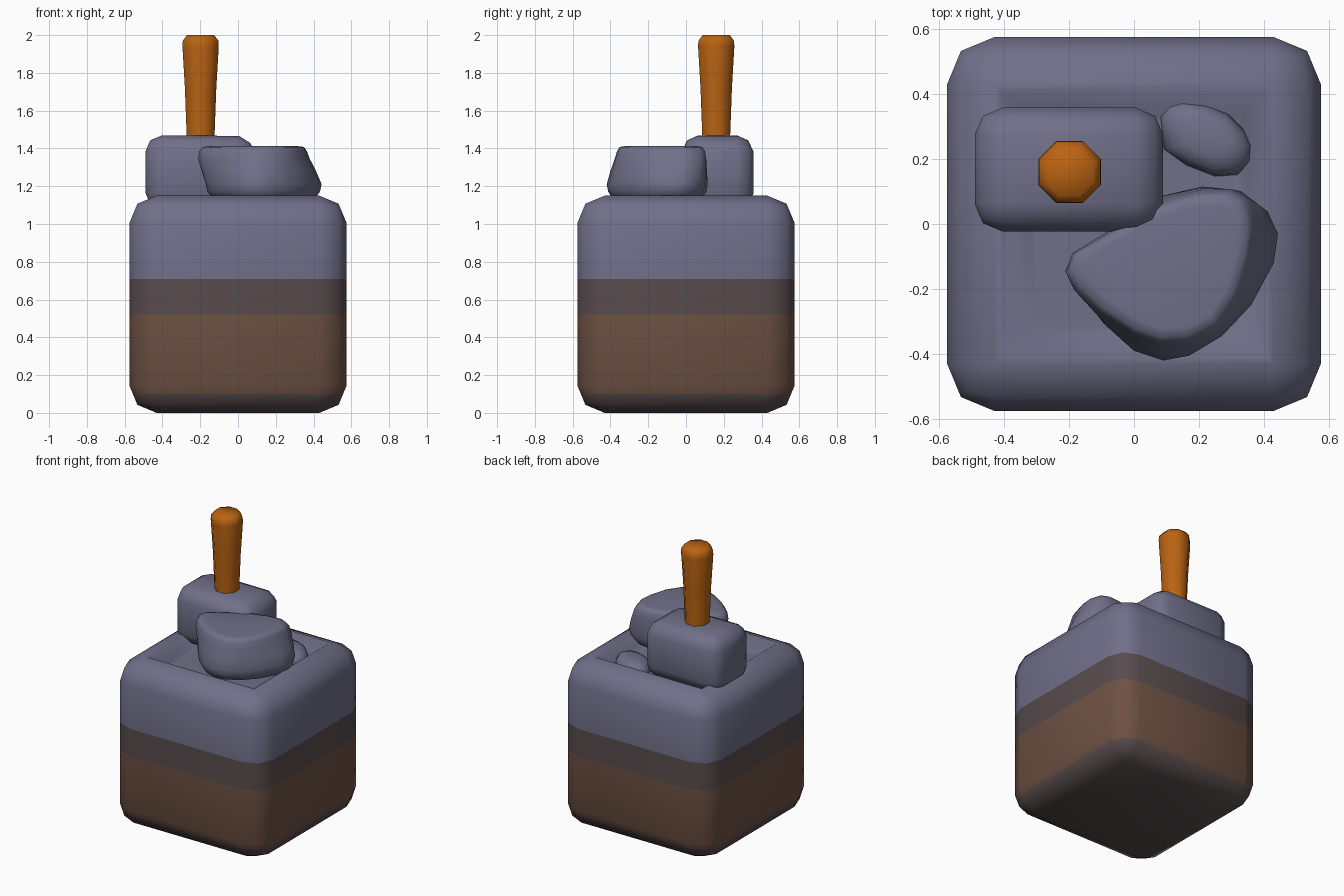
import bpy, bmesh, math
from mathutils import Vector

if "Cube" in bpy.data.objects:
    bpy.data.objects.remove(bpy.data.objects["Cube"])


def material(name, rgb):
    m = bpy.data.materials.new(name)
    m.diffuse_color = (*rgb, 1)
    m.use_nodes = True
    m.node_tree.nodes["Principled BSDF"].inputs["Base Color"].default_value = m.diffuse_color
    return m


slate = material("slate stone", (0.162, 0.160, 0.250))
earth = material("brown earth", (0.155, 0.083, 0.056))
dark = material("dark earth", (0.098, 0.072, 0.074))
wood = material("orange wood", (0.49, 0.125, 0.006))


def finish(bm, name, mats):
    bmesh.ops.recalc_face_normals(bm, faces=bm.faces)
    for f in bm.faces:
        f.smooth = True
    me = bpy.data.meshes.new(name)
    bm.to_mesh(me)
    bm.free()
    for m in mats:
        me.materials.append(m)
    ob = bpy.data.objects.new(name, me)
    bpy.context.collection.objects.link(ob)
    return ob


def rounded_box(lo, hi, width):
    bm = bmesh.new()
    bmesh.ops.create_cube(bm, size=1)
    lo, hi = Vector(lo), Vector(hi)
    for v in bm.verts:
        v.co = Vector([(lo[i] + hi[i]) / 2 + v.co[i] * (hi[i] - lo[i]) for i in range(3)])
    bmesh.ops.bevel(bm, geom=bm.edges[:], offset=width, segments=2,
                    profile=0.5, affect='EDGES')
    return bm


def loft(rings):
    bm = bmesh.new()
    rows = [[bm.verts.new(p) for p in r] for r in rings]
    n = len(rows[0])
    for a, b in zip(rows, rows[1:]):
        for i in range(n):
            j = (i + 1) % n
            bm.faces.new((a[i], a[j], b[j], b[i]))
    bm.faces.new(rows[0][::-1])
    bm.faces.new(rows[-1])
    return bm


def rock(name, low, high, levels):
    """levels: (blend from low to high outline, scale, z)"""
    rings = []
    for t, s, z in levels:
        pts = [Vector(a).lerp(Vector(b), t) for a, b in zip(low, high)]
        c = sum(pts, Vector((0, 0))) / len(pts)
        rings.append([(*(c + (p - c) * s), z) for p in pts])
    return finish(loft(rings), name, [slate])


# Ground block with a shallow hollow in the top
H = 0.575
bm = rounded_box((-H, -H, 0), (H, H, 1.15), 0.145)
top = max(bm.faces, key=lambda f: f.calc_center_median().z)
bmesh.ops.inset_region(bm, faces=[top], thickness=0.03)
bmesh.ops.inset_region(bm, faces=[top], thickness=0.11, depth=-0.07)
bmesh.ops.inset_region(bm, faces=[top], thickness=0.04)
for z in (0.1, 0.52, 0.71):
    bmesh.ops.bisect_plane(bm, geom=bm.verts[:] + bm.edges[:] + bm.faces[:],
                           plane_co=(0, 0, z), plane_no=(0, 0, 1))
for f in bm.faces:
    z = f.calc_center_median().z
    f.material_index = 0 if z > 0.71 else 1 if 0.1 < z < 0.52 else 2
finish(bm, "ground_block", [slate, earth, dark])

# Hammer head stone, slightly narrowed at its ends and top
bm = rounded_box((-0.49, -0.03, 1.08), (0.09, 0.365, 1.468), 0.085)
for v in bm.verts:
    x, y, z = v.co
    k = 1 - 0.05 * abs(x + 0.2) / 0.29
    if z > 1.4:
        k -= 0.03
        v.co.z -= 0.02 * max(0, x) / 0.09
    v.co.y = 0.167 + (y - 0.167) * k
finish(bm, "hammer_head", [slate])

# Eight-sided handle, flaring to the top
rings = []
for r, z in ((0.08, 1.38), (0.08, 1.47), (0.09, 1.72), (0.104, 1.94), (0.102, 1.97), (0.078, 2.0)):
    rings.append([(-0.198 + r * math.cos(math.pi * (i + 0.5) / 4),
                   0.16 + r * math.sin(math.pi * (i + 0.5) / 4), z) for i in range(8)])
finish(loft(rings), "handle", [wood])

# Large rock leaning to the left
low = [(-0.17, -0.15), (-0.15, -0.09), (-0.05, 0.0), (0.08, 0.085), (0.21, 0.115), (0.33, 0.10),
       (0.41, 0.04), (0.443, -0.03), (0.43, -0.12), (0.36, -0.25), (0.27, -0.345), (0.17, -0.405),
       (0.09, -0.42), (0.0, -0.39), (-0.09, -0.31), (-0.155, -0.21)]
high = [(-0.212, -0.145), (-0.19, -0.09), (-0.07, -0.02), (0.08, 0.065), (0.20, 0.10), (0.29, 0.105),
        (0.345, 0.08), (0.37, 0.0), (0.36, -0.10), (0.325, -0.22), (0.26, -0.32), (0.17, -0.365),
        (0.08, -0.37), (0.0, -0.34), (-0.11, -0.27), (-0.185, -0.2)]
rock("large_rock", low, high,
     ((0, 0.6, 1.115), (0, 0.88, 1.135), (0, 0.97, 1.17), (0, 1, 1.21), (0.45, 1.01, 1.28),
      (0.9, 1.01, 1.345), (1, 0.98, 1.385), (1, 0.92, 1.408), (1, 0.8, 1.412)))

# Small rock lying in the hollow
low = [(0.08, 0.33), (0.105, 0.365), (0.14, 0.382), (0.22, 0.37), (0.29, 0.34), (0.34, 0.29),
       (0.365, 0.24), (0.36, 0.19), (0.32, 0.15), (0.25, 0.145), (0.16, 0.18), (0.09, 0.23)]
rock("small_rock", low, low,
     ((0, 0.8, 1.03), (0, 1, 1.07), (0, 0.95, 1.105), (0, 0.8, 1.135), (0, 0.5, 1.15)))
